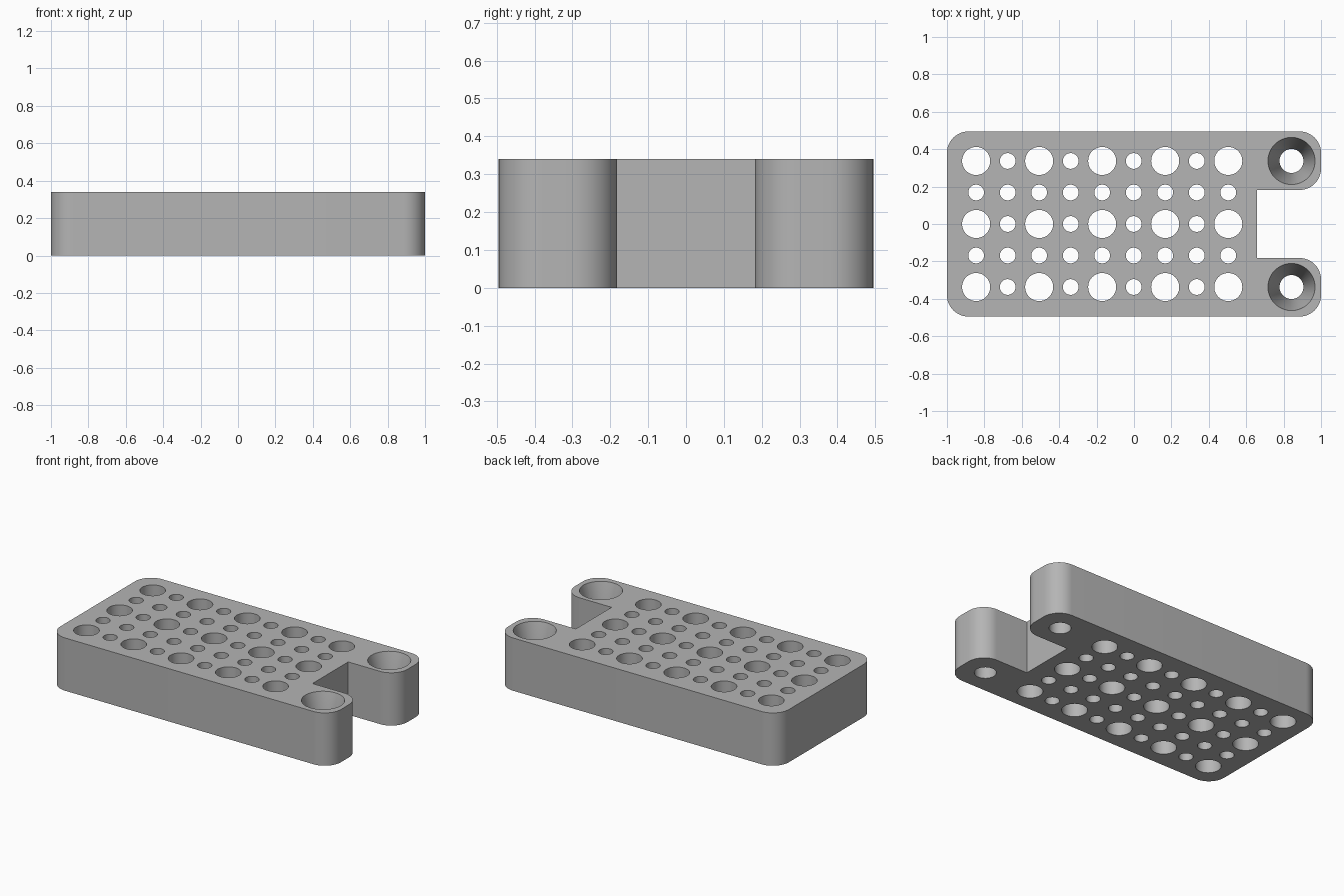
import bpy, bmesh, math
from mathutils import Vector

if "Cube" in bpy.data.objects:
    bpy.data.objects.remove(bpy.data.objects["Cube"], do_unlink=True)

HEIGHT = 0.34
HALF_Y = 0.495
NOTCH_X, NOTCH_Y = 0.658, 0.182
CORNER = 0.115
PITCH = 0.1685

grey = bpy.data.materials.new("plain grey")
grey.use_nodes = True
grey.diffuse_color = (0.46, 0.46, 0.46, 1)
grey.node_tree.nodes["Principled BSDF"].inputs["Base Color"].default_value = grey.diffuse_color


def make_object(name, bm):
    bmesh.ops.recalc_face_normals(bm, faces=bm.faces[:])
    mesh = bpy.data.meshes.new(name)
    bm.to_mesh(mesh)
    bm.free()
    mesh.materials.append(grey)
    obj = bpy.data.objects.new(name, mesh)
    bpy.context.collection.objects.link(obj)
    return obj


def arc(cx, cy, start, steps=12):
    """Quarter circle, counter-clockwise from the start angle in degrees."""
    angles = [math.radians(start + 90 * i / steps) for i in range(steps + 1)]
    return [(cx + CORNER * math.cos(a), cy + CORNER * math.sin(a)) for a in angles]


def drill(bm, x, y, bottom, top, r_bottom, r_top):
    """Add a closed cylinder or cone between two heights."""
    ret = bmesh.ops.create_cone(bm, cap_ends=True, segments=48, radius1=r_bottom,
                                radius2=r_top, depth=top - bottom)
    bmesh.ops.translate(bm, verts=ret["verts"], vec=Vector((x, y, (top + bottom) / 2)))


# Block outline: rounded outer corners and a square notch between two arms
inset = 1 - CORNER
half = (arc(inset, NOTCH_Y + CORNER, -90) + arc(inset, HALF_Y - CORNER, 0)
        + arc(-inset, HALF_Y - CORNER, 90))
upper = [(NOTCH_X, NOTCH_Y)] + half
outline = upper + [(x, -y) for x, y in reversed(upper)]

bm = bmesh.new()
face = bm.faces.new([bm.verts.new((x, y, 0)) for x, y in outline])
ret = bmesh.ops.extrude_face_region(bm, geom=[face])
bmesh.ops.translate(bm, verts=[v for v in ret["geom"] if isinstance(v, bmesh.types.BMVert)],
                    vec=Vector((0, 0, HEIGHT)))
block = make_object("perforated_block", bm)

# Grid of alternating large and small through holes
cut = bmesh.new()
for col in range(9):
    for row in range(5):
        large = col % 2 == 0 and row % 2 == 0
        radius = 0.075 if large else 0.042
        drill(cut, -0.844 + col * PITCH, (row - 2) * PITCH, -0.1, HEIGHT + 0.1, radius, radius)
hole_cutter = make_object("hole_cutter", cut)

# Tapered screw holes in the arms, each a cone over a straight bore
cone = bmesh.new()
bore = bmesh.new()
R_TOP, R_BORE, SEAT = 0.126, 0.064, 0.1
over = 0.05
slope = (R_TOP - R_BORE) / (HEIGHT - SEAT)
for side in (-1, 1):
    y = side * 2 * PITCH
    drill(cone, 0.842, y, SEAT, HEIGHT + over, R_BORE, R_TOP + slope * over)
    drill(bore, 0.842, y, -0.1, HEIGHT + 0.1, R_BORE, R_BORE)
cone_cutter = make_object("screw_taper_cutter", cone)
bore_cutter = make_object("screw_bore_cutter", bore)

# Cut every hole, then remove the helpers
cutters = (hole_cutter, bore_cutter, cone_cutter)
bpy.context.view_layer.objects.active = block
block.select_set(True)
for cutter in cutters:
    cutter.hide_render = True
    mod = block.modifiers.new(cutter.name, "BOOLEAN")
    mod.operation = "DIFFERENCE"
    mod.solver = "EXACT"
    mod.object = cutter
    bpy.ops.object.modifier_apply(modifier=mod.name)
for cutter in cutters:
    bpy.data.objects.remove(cutter, do_unlink=True)

bpy.ops.object.select_all(action="DESELECT")
block.select_set(True)
bpy.ops.object.shade_smooth_by_angle(angle=math.radians(30))
